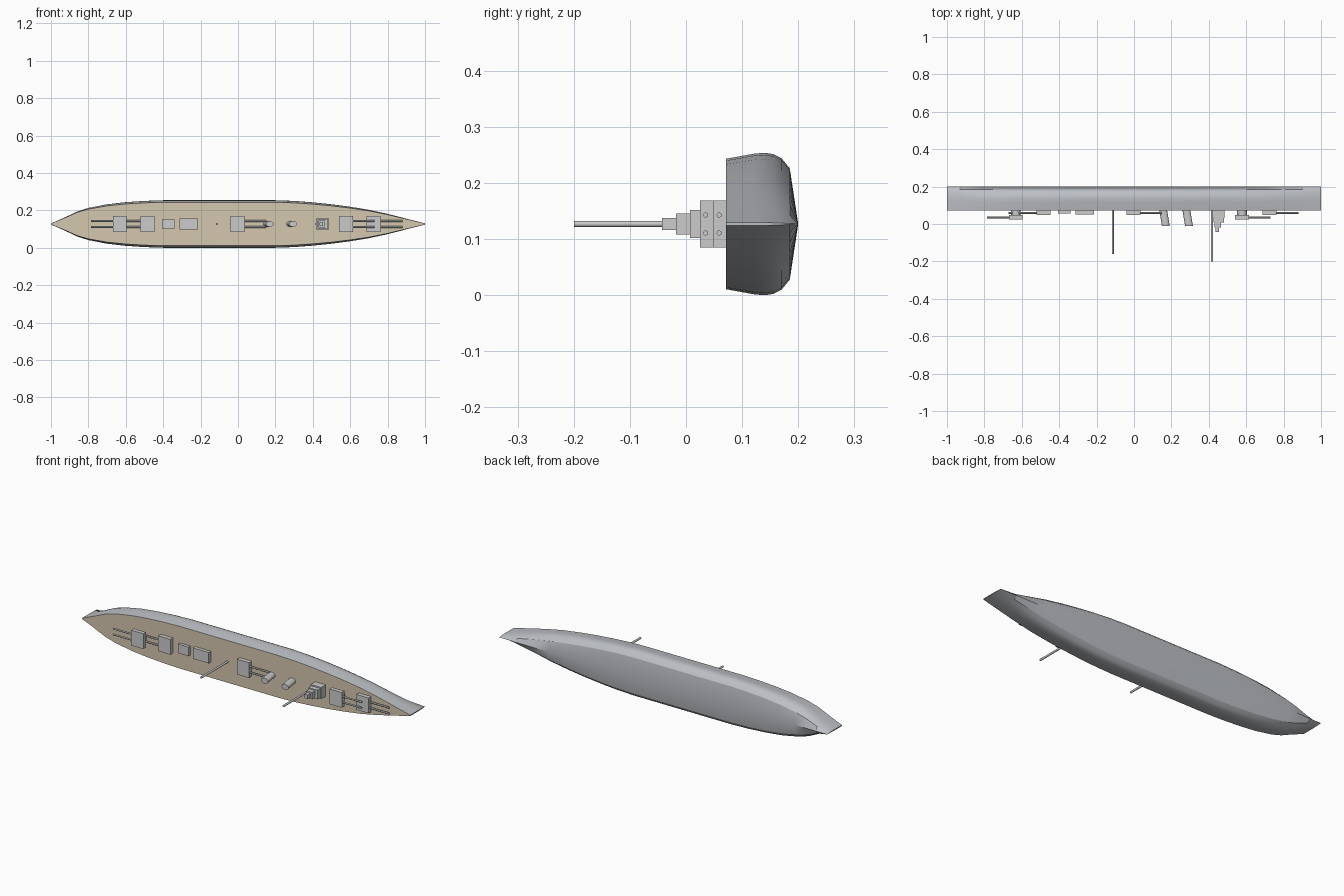
import bpy, bmesh, math
from mathutils import Vector

if "Cube" in bpy.data.objects:
    bpy.data.objects.remove(bpy.data.objects["Cube"])

CZ = 0.127      # centreline height (ship lies on its side, deck facing -y)
DECK = 0.071


def material(name, rgb):
    m = bpy.data.materials.new(name)
    m.diffuse_color = (*rgb, 1)
    m.use_nodes = True
    m.node_tree.nodes["Principled BSDF"].inputs["Base Color"].default_value = m.diffuse_color
    return m


def finish(name, bm):
    bmesh.ops.recalc_face_normals(bm, faces=bm.faces[:])
    me = bpy.data.meshes.new(name)
    bm.to_mesh(me)
    bm.free()
    ob = bpy.data.objects.new(name, me)
    bpy.context.collection.objects.link(ob)
    return ob


def smooth(ob, angle):
    bpy.ops.object.select_all(action='DESELECT')
    bpy.context.view_layer.objects.active = ob
    ob.select_set(True)
    bpy.ops.object.shade_smooth_by_angle(angle=math.radians(angle))


def box(name, x0, x1, y0, y1, half):
    bm = bmesh.new()
    bmesh.ops.create_cube(bm, size=1)
    for v in bm.verts:
        v.co = Vector(((x0 + x1) / 2 + v.co.x * (x1 - x0),
                       (y0 + y1) / 2 + v.co.y * (y1 - y0), CZ + v.co.z * 2 * half))
    return finish(name, bm)


def rod(name, a, b, r, sides=12):
    a, b = Vector(a), Vector(b)
    bm = bmesh.new()
    bmesh.ops.create_cone(bm, cap_ends=True, segments=sides, radius1=r, radius2=r,
                          depth=(b - a).length)
    q = (b - a).to_track_quat('Z', 'Y')
    for v in bm.verts:
        v.co = q @ v.co + (a + b) / 2
    ob = finish(name, bm)
    smooth(ob, 40)
    return ob


# hull: (x, half breadth) stations swept with a cross-section
stations = [(-1, .003), (-.93, .034), (-.86, .068), (-.8, .087), (-.7, .106), (-.6, .117),
            (-.5, .1235), (-.4, .127), (-.1, .127), (.2, .127), (.3, .1235), (.4, .116),
            (.5, .106), (.6, .093), (.7, .077), (.8, .055), (.9, .029), (1, .003)]
# (y, breadth ratio, fineness exponent)
section = [(DECK, .915, 1), (.12, .985, 1), (.14, 1, 1.03), (.156, .98, 1.08),
           (.17, .925, 1.15), (.185, .78, 1.25)]
bm = bmesh.new()
rings = []
for x, w in stations:
    half = [(y, .127 * k * (w / .127) ** e) for y, k, e in section]
    pts = [(x, y, CZ + h) for y, h in half] + [(x, .2, CZ)]
    pts += [(x, y, CZ - h) for y, h in reversed(half)]
    rings.append([bm.verts.new(p) for p in pts])
for a, b in zip(rings, rings[1:]):
    for i in range(len(a) - 1):
        bm.faces.new((a[i], a[i + 1], b[i + 1], b[i]))
    bm.faces.new((a[-1], a[0], b[0], b[-1])).material_index = 1   # deck planking
bm.faces.new(rings[0])
bm.faces.new(rings[-1])
hull = finish("hull", bm)
hull.data.materials.append(material("hull_grey", (.5, .52, .55)))
hull.data.materials.append(material("deck_wood", (.66, .57, .43)))
smooth(hull, 30)


# gun turrets: (name, centre x, barrel tip x, raised)
for name, x, tip, raised in [("fore_turret", .725, .88, False),
                             ("fore_raised_turret", .578, .73, True),
                             ("middle_turret", -.003, .15, False),
                             ("aft_turret", -.483, -.67, False),
                             ("aft_raised_turret", -.632, -.785, True)]:
    top = .025 if raised else .048
    box(name, x - .037, x + .037, top, .048 if raised else DECK + .004, .042)
    if raised:
        rod(name + "_base", (x, .047, CZ), (x, DECK + .004, CZ), .026, 20)
    for s in (-1, 1):
        y = .035 if raised else .059
        rod(name + "_barrel", (x, y, CZ + s * .016), (tip, y, CZ + s * .016), .0045)

# deckhouses
box("aft_deckhouse", -.405, -.34, .055, DECK + .004, .025)
box("long_deckhouse", -.312, -.215, .052, DECK + .004, .03)

# stepped bridge tower
box("bridge_base", .42, .485, .032, DECK + .004, .032)
box("bridge_lower", .425, .48, .007, .033, .025)
box("bridge_upper", .43, .465, -.018, .008, .019)
box("bridge_top", .435, .455, -.043, -.017, .011)

# raked oval funnels
for i, x in enumerate((.156, .28)):
    bm = bmesh.new()
    ends = []
    for y, dx in ((DECK + .004, 0), (-.01, .014)):
        ends.append([bm.verts.new((x + dx + .021 * math.cos(t * math.tau / 24), y,
                                   CZ + .015 * math.sin(t * math.tau / 24))) for t in range(24)])
        bm.faces.new(ends[-1])
    for t in range(24):
        u = (t + 1) % 24
        bm.faces.new((ends[0][t], ends[0][u], ends[1][u], ends[1][t]))
    smooth(finish(f"funnel_{i + 1}", bm), 40)

# masts
rod("main_mast", (-.113, DECK + .004, CZ), (-.113, -.16, CZ), .0055)
rod("fore_mast", (.417, DECK + .004, CZ), (.417, -.2, CZ), .0055)
